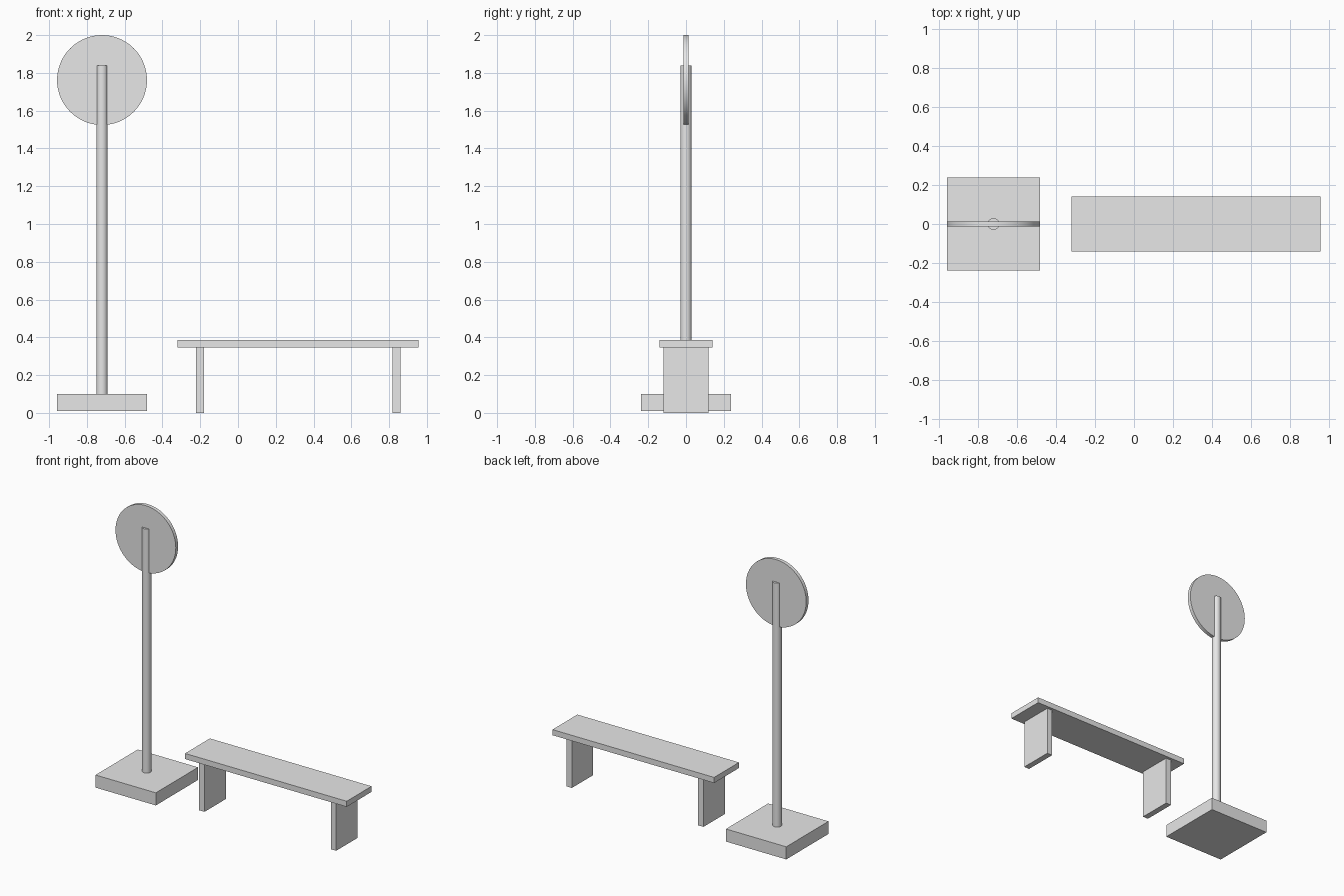
import bpy, math

if "Cube" in bpy.data.objects:
    bpy.data.objects.remove(bpy.data.objects["Cube"])

grey = bpy.data.materials.new("light_grey")
grey.diffuse_color = (0.8, 0.8, 0.8, 1)
grey.use_nodes = True
grey.node_tree.nodes["Principled BSDF"].inputs["Base Color"].default_value = grey.diffuse_color


def box(name, x0, x1, half_y, z0, z1):
    bpy.ops.mesh.primitive_cube_add(size=1, location=((x0 + x1) / 2, 0, (z0 + z1) / 2))
    ob = bpy.context.object
    ob.name = name
    ob.scale = (x1 - x0, 2 * half_y, z1 - z0)
    bpy.ops.object.transform_apply(location=False, rotation=False)
    ob.data.materials.append(grey)


def cylinder(name, radius, depth, location, tilt=0, sides=32):
    bpy.ops.mesh.primitive_cylinder_add(vertices=sides, radius=radius, depth=depth,
                                        location=location, rotation=(tilt, 0, 0))
    ob = bpy.context.object
    ob.name = name
    bpy.ops.object.shade_smooth_by_angle(angle=math.radians(30))
    ob.data.materials.append(grey)


# Stop sign: square foot, round pole, upright disc
SIGN_X = -0.72
box("sign_base", SIGN_X - 0.238, SIGN_X + 0.238, 0.238, 0.01, 0.10)
cylinder("sign_pole", 0.03, 1.79, (SIGN_X, 0, 0.945))
cylinder("sign_disc", 0.238, 0.026, (SIGN_X, 0, 1.762), math.pi / 2, 64)

# Bench: plank seat on two slab legs
box("bench_seat", -0.32, 0.956, 0.14, 0.347, 0.387)
for side, x in (("left", -0.201), ("right", 0.838)):
    box("bench_leg_" + side, x - 0.021, x + 0.021, 0.12, 0, 0.347)
